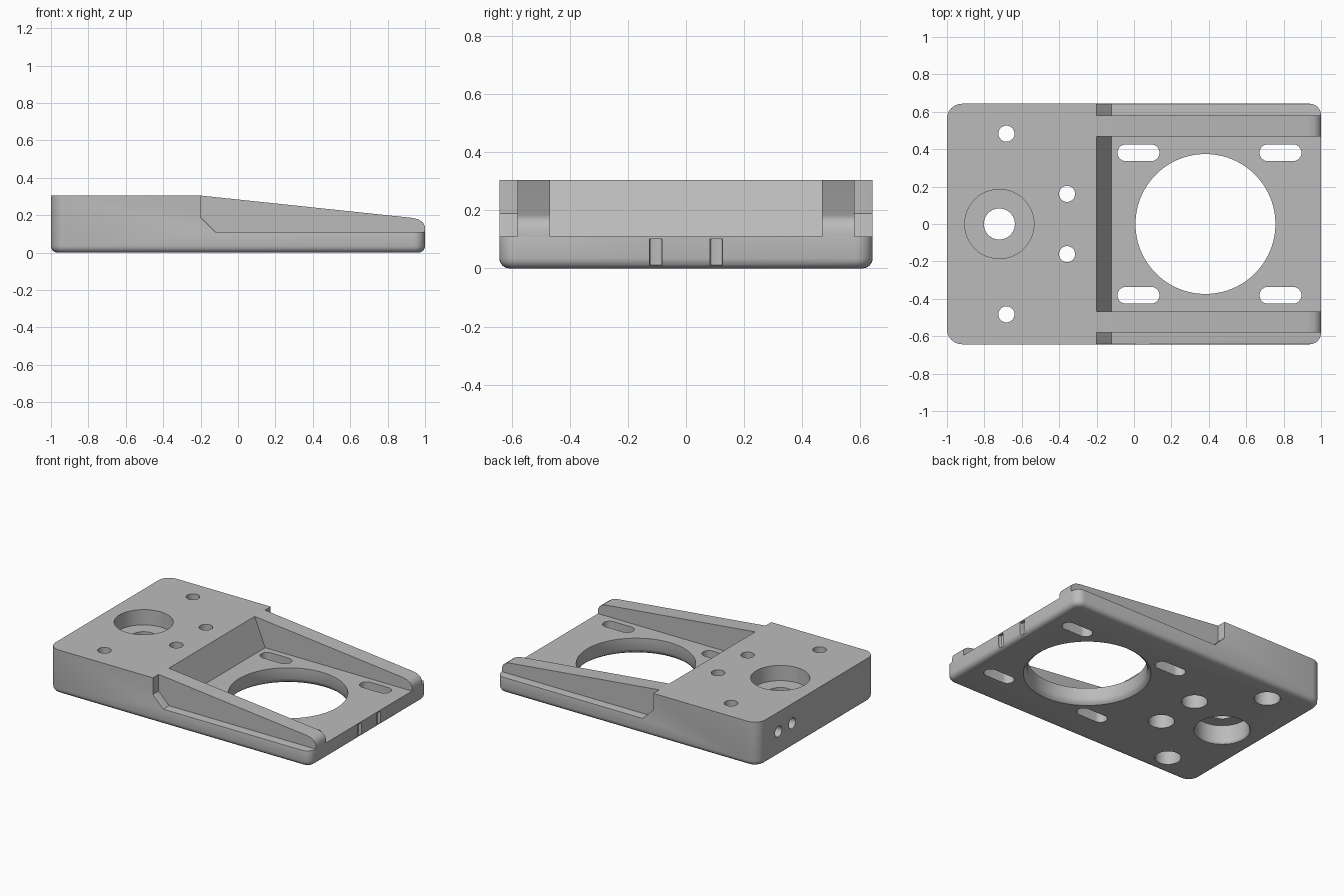
import bpy, bmesh, math
from mathutils import Vector, Matrix

old = bpy.data.objects.get("Cube")
if old:
    bpy.data.objects.remove(old, do_unlink=True)

TOP, DECK, HALF = 0.305, 0.11, 0.643

grey = bpy.data.materials.new("light grey")
grey.use_nodes = True
grey.diffuse_color = (0.5, 0.5, 0.5, 1)
grey.node_tree.nodes["Principled BSDF"].inputs["Base Color"].default_value = (0.5, 0.5, 0.5, 1)


def finish(bm, name):
    bmesh.ops.recalc_face_normals(bm, faces=bm.faces)
    mesh = bpy.data.meshes.new(name)
    bm.to_mesh(mesh)
    bm.free()
    mesh.materials.append(grey)
    ob = bpy.data.objects.new(name, mesh)
    bpy.context.collection.objects.link(ob)
    return ob


def prism_bm(points, sweep):
    bm = bmesh.new()
    face = bm.faces.new([bm.verts.new(p) for p in points])
    ext = bmesh.ops.extrude_face_region(bm, geom=[face])
    bmesh.ops.translate(bm, vec=Vector(sweep),
                        verts=[g for g in ext["geom"] if isinstance(g, bmesh.types.BMVert)])
    return bm


def side_prism(profile, y0, y1):
    return finish(prism_bm([(x, y0, z) for x, z in profile], (0, y1 - y0, 0)), "cutter")


def rounded(cx, cy, hx, hy, r_neg, r_pos, seg):
    # Rounded rectangle with separate radii for the -x and +x corners
    pts = []
    for q, (sx, sy) in enumerate([(1, 1), (-1, 1), (-1, -1), (1, -1)]):
        r = r_pos if sx > 0 else r_neg
        for i in range(seg + 1):
            a = (q + i / seg) * math.pi / 2
            pts.append((cx + sx * (hx - r) + r * math.cos(a),
                        cy + sy * (hy - r) + r * math.sin(a)))
    return pts


def lathe(profile, x, y, seg=48, turn=None):
    # Closed solid of revolution from (radius, height) pairs
    bm = bmesh.new()
    rings = [[bm.verts.new((r * math.cos(2 * math.pi * i / seg),
                            r * math.sin(2 * math.pi * i / seg), z)) for i in range(seg)]
             for r, z in profile]
    for a, b in zip(rings, rings[1:]):
        for i in range(seg):
            j = (i + 1) % seg
            bm.faces.new((a[i], a[j], b[j], b[i]))
    bm.faces.new(rings[0])
    bm.faces.new(rings[-1])
    ob_matrix = Matrix.Translation((x, y, 0)) if turn is None else turn
    bm.transform(ob_matrix)
    return finish(bm, "cutter")


# Full-height body with rounded corners and rounded bottom edge
bm = prism_bm([(x, y, 0) for x, y in rounded(0, 0, 1, HALF, 0.08, 0.06, 6)], (0, 0, TOP))
bottom = [e for e in bm.edges if all(v.co.z < 0.001 for v in e.verts)]
bmesh.ops.recalc_face_normals(bm, faces=bm.faces)
bmesh.ops.bevel(bm, geom=bottom, offset=0.035, segments=4, profile=0.5, affect='EDGES')
body = finish(bm, "mount_body")

# Sloping rib tops, central pocket and outer shelves
cutters = [
    side_prism([(-0.4, 0.326), (-0.2, TOP), (0.93, 0.186), (0.965, 0.178), (0.988, 0.163),
                (1.0, 0.14), (1.2, 0.14), (1.2, 0.5), (-0.4, 0.5)], -1, 1),
    side_prism([(-0.28, 0.5), (-0.12, DECK), (1.2, DECK), (1.2, 0.5)], -0.468, 0.468)]
shelf = [(-0.2, 0.5), (-0.2, 0.19), (-0.12, DECK), (1.2, DECK), (1.2, 0.5)]
for s in (-1, 1):
    cutters.append(side_prism(shelf, s * 0.58, s * 1.0))

# Large opening and stepped bearing seat
cutters.append(lathe([(0.41, -0.01), (0.4, 0), (0.384, 0.012), (0.374, 0.035), (0.374, 0.3)], 0.382, 0, 96))
cutters.append(lathe([(0.183, -0.01), (0.17, 0.01), (0.17, 0.13), (0.083, 0.13),
                      (0.083, 0.2), (0.185, 0.2), (0.185, 0.4)], -0.72, 0, 64))

for s in (-1, 1):
    # Counterbored screw holes
    for x, y in ((-0.682, 0.483), (-0.358, 0.161)):
        cutters.append(lathe([(0.082, -0.1), (0.082, 0.2), (0.043, 0.2), (0.043, 0.4)], x, s * y, 32))
    # Elongated mounting slots
    for x in (0.024, 0.783):
        outline = rounded(x, s * 0.381, 0.112, 0.045, 0.0449, 0.0449, 8)
        cutters.append(finish(prism_bm([(px, py, -0.1) for px, py in outline], (0, 0, 0.4)), "cutter"))
    # Small notches in the front edge of the deck
    outline = rounded(1.0, s * 0.104, 0.02, 0.021, 0.008, 0.008, 3)
    cutters.append(finish(prism_bm([(px, py, 0.012) for px, py in outline], (0, 0, 0.09)), "cutter"))

# Blind holes in the block end
for y in (0.42, 0.27):
    turn = Matrix.Translation((-1.1, y, 0.17)) @ Matrix.Rotation(math.pi / 2, 4, 'Y')
    cutters.append(lathe([(0.037, 0), (0.037, 0.28)], 0, 0, 24, turn))

bpy.context.view_layer.objects.active = body
for c in cutters:
    c.hide_render = True
    mod = body.modifiers.new("cut", 'BOOLEAN')
    mod.operation, mod.solver, mod.object = 'DIFFERENCE', 'EXACT', c
    bpy.ops.object.modifier_apply(modifier=mod.name)
    bpy.data.objects.remove(c, do_unlink=True)

# Soften the outer edges of the shelves and the block shoulder
bm = bmesh.new()
bm.from_mesh(body.data)
bmesh.ops.remove_doubles(bm, verts=bm.verts, dist=0.0002)


def shoulder(e):
    mid = (e.verts[0].co + e.verts[1].co) / 2
    flat = all(abs(v.co.z - DECK) < 0.002 for v in e.verts)
    wall = all(abs(v.co.y) > HALF - 0.002 for v in e.verts)
    if len(e.link_faces) != 2 or e.calc_face_angle(0) < 0.5:
        return False
    if flat:
        return abs(mid.y) > 0.583 and mid.x > -0.11
    return wall and -0.21 < mid.x < -0.11 and DECK < mid.z < TOP - 0.01


bmesh.ops.bevel(bm, geom=[e for e in bm.edges if shoulder(e)], offset=0.018,
                segments=3, profile=0.5, affect='EDGES', clamp_overlap=True)
bm.to_mesh(body.data)
bm.free()

bpy.ops.object.select_all(action='DESELECT')
body.select_set(True)
bpy.ops.object.shade_smooth_by_angle(angle=math.radians(30))
